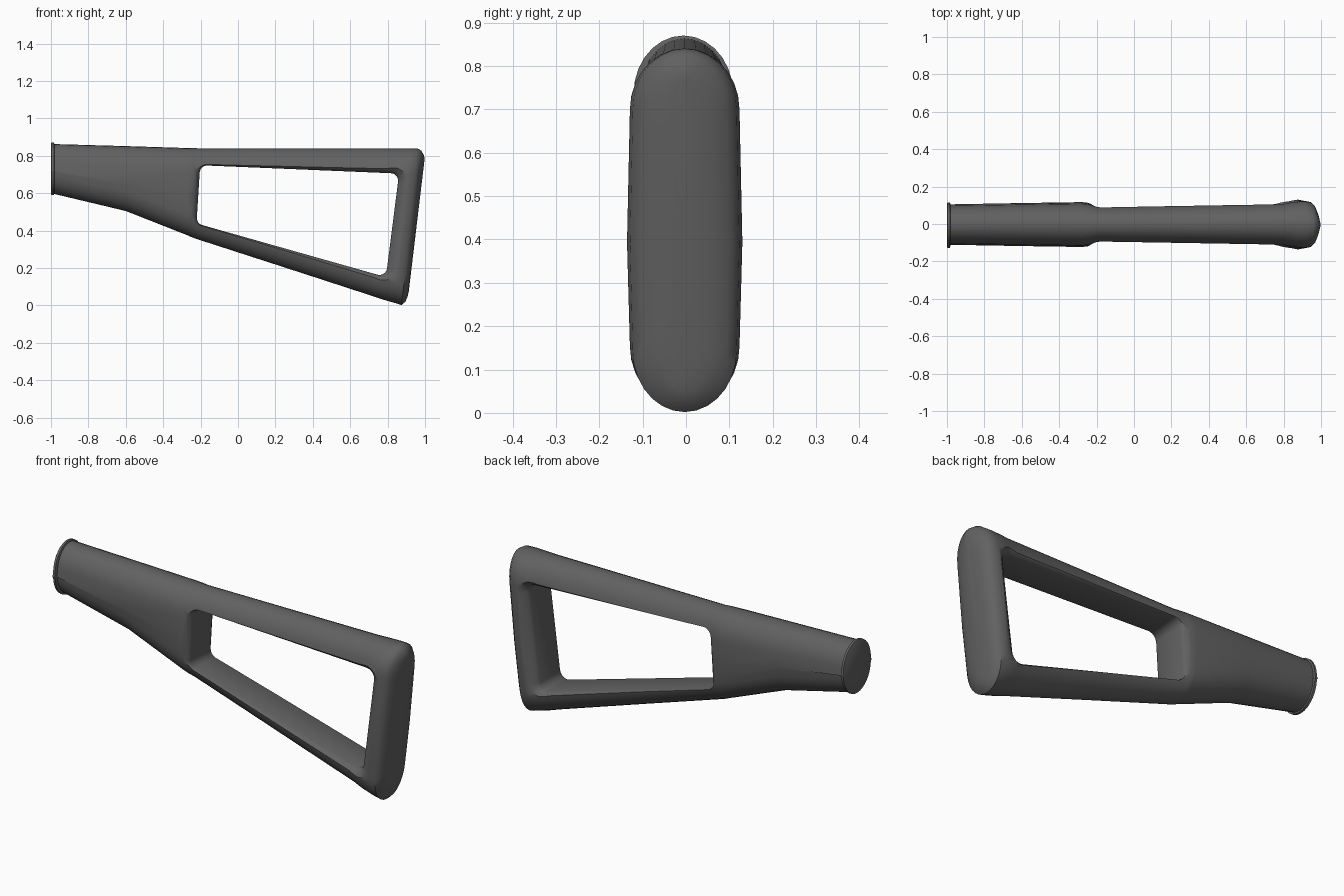
import bpy, bmesh
from math import sin, cos, pi, radians

cube = bpy.data.objects.get("Cube")
if cube:
    bpy.data.objects.remove(cube)

grey = bpy.data.materials.new("dark grey polymer")
grey.use_nodes = True
colour = (0.12, 0.12, 0.12, 1)
grey.diffuse_color = colour
grey.node_tree.nodes["Principled BSDF"].inputs["Base Color"].default_value = colour


def section(top, bottom, w, shift=0.0, steps=7):
    """Upright rounded ring between a top and a bottom point, half width w."""
    height = top[1] - bottom[1]
    cap = min(0.14, height * 0.48)
    half = []
    for i in range(steps + 1):                      # top cap, crown to side
        a = pi / 2 * (1 - i / steps)
        half.append((0.95 * w * cos(a), height - cap * (1 - sin(a))))
    half.append((w, height * 0.46))                 # slightly bulging side
    for i in range(steps + 1):                      # bottom cap
        a = -pi / 2 * i / steps
        half.append((0.95 * w * cos(a), cap * (1 + sin(a))))
    ring = half + [(-y, h) for y, h in half[-2:0:-1]]
    return [(bottom[0] + (top[0] - bottom[0]) * h / height, y + shift, bottom[1] + h)
            for y, h in ring]


def loft(name, rings):
    """Closed skin through equal rings of points."""
    bm = bmesh.new()
    loops = [[bm.verts.new(p) for p in ring] for ring in rings]
    n = len(loops[0])
    for a, b in zip(loops, loops[1:]):
        for i in range(n):
            j = (i + 1) % n
            bm.faces.new((a[i], a[j], b[j], b[i]))
    bm.faces.new(loops[0])
    bm.faces.new(loops[-1])
    bmesh.ops.recalc_face_normals(bm, faces=bm.faces)
    mesh = bpy.data.meshes.new(name)
    bm.to_mesh(mesh)
    bm.free()
    mesh.materials.append(grey)
    obj = bpy.data.objects.new(name, mesh)
    bpy.context.collection.objects.link(obj)
    return obj


def smooth(obj, angle):
    bpy.ops.object.select_all(action='DESELECT')
    obj.select_set(True)
    bpy.context.view_layer.objects.active = obj
    bpy.ops.object.shade_smooth_by_angle(angle=radians(angle))


# Stock body: top point, bottom point, half width, from the grip end to the butt
stock = loft("stock_body", [section(*s, shift=-0.003) for s in (
    ((-0.99, 0.863), (-0.99, 0.598), 0.108),
    ((-0.60, 0.852), (-0.60, 0.505), 0.115),
    ((-0.28, 0.842), (-0.27, 0.375), 0.120),
    ((-0.24, 0.841), (-0.25, 0.366), 0.116),
    ((-0.20, 0.840), (-0.22, 0.355), 0.104),
    ((0.30, 0.840), (0.25, 0.203), 0.110),
    ((0.80, 0.840), (0.72, 0.050), 0.116),
    ((0.86, 0.840), (0.78, 0.030), 0.128),
    ((0.92, 0.840), (0.84, 0.013), 0.133),
    ((0.96, 0.840), (0.875, 0.002), 0.126),
    ((0.98, 0.828), (0.895, 0.020), 0.104),
    ((0.993, 0.805), (0.907, 0.048), 0.066),
    ((0.998, 0.785), (0.913, 0.075), 0.025))])

# Window cutter: rounded four-sided opening that flares towards both sides
corners = (((0.816, 0.667), -7, 88), ((-0.165, 0.708), 88, 178),
           ((-0.180, 0.468), 178, 254), ((0.757, 0.203), 254, 353))


def opening(y, radius, steps=6):
    ring = []
    for (x, z), start, end in corners:
        for i in range(steps + 1):
            a = radians(start + (end - start) * i / steps)
            ring.append((x + radius * cos(a), y, z + radius * sin(a)))
    return ring


flare = ((0.080, 0.040), (0.094, 0.046), (0.106, 0.058), (0.150, 0.110))
rings = [opening(-y, r) for y, r in reversed(flare)] + [opening(y, r) for y, r in flare]
cutter = loft("window_cutter", rings)
cutter.hide_render = True

cut = stock.modifiers.new("window", 'BOOLEAN')
cut.operation = 'DIFFERENCE'
cut.solver = 'EXACT'
cut.object = cutter
bpy.context.view_layer.objects.active = stock
stock.select_set(True)
bpy.ops.object.modifier_apply(modifier=cut.name)
bpy.data.objects.remove(cutter)
smooth(stock, 40)

# Thin raised rim around the flat front end
rim = loft("front_rim", [section((x, 0.73 + h), (x, 0.73 - h), w, shift=-0.006)
                         for x, h, w in ((-1.0, 0.136, 0.116), (-0.997, 0.140, 0.121),
                                         (-0.985, 0.140, 0.121), (-0.982, 0.134, 0.114))])
smooth(rim, 40)
